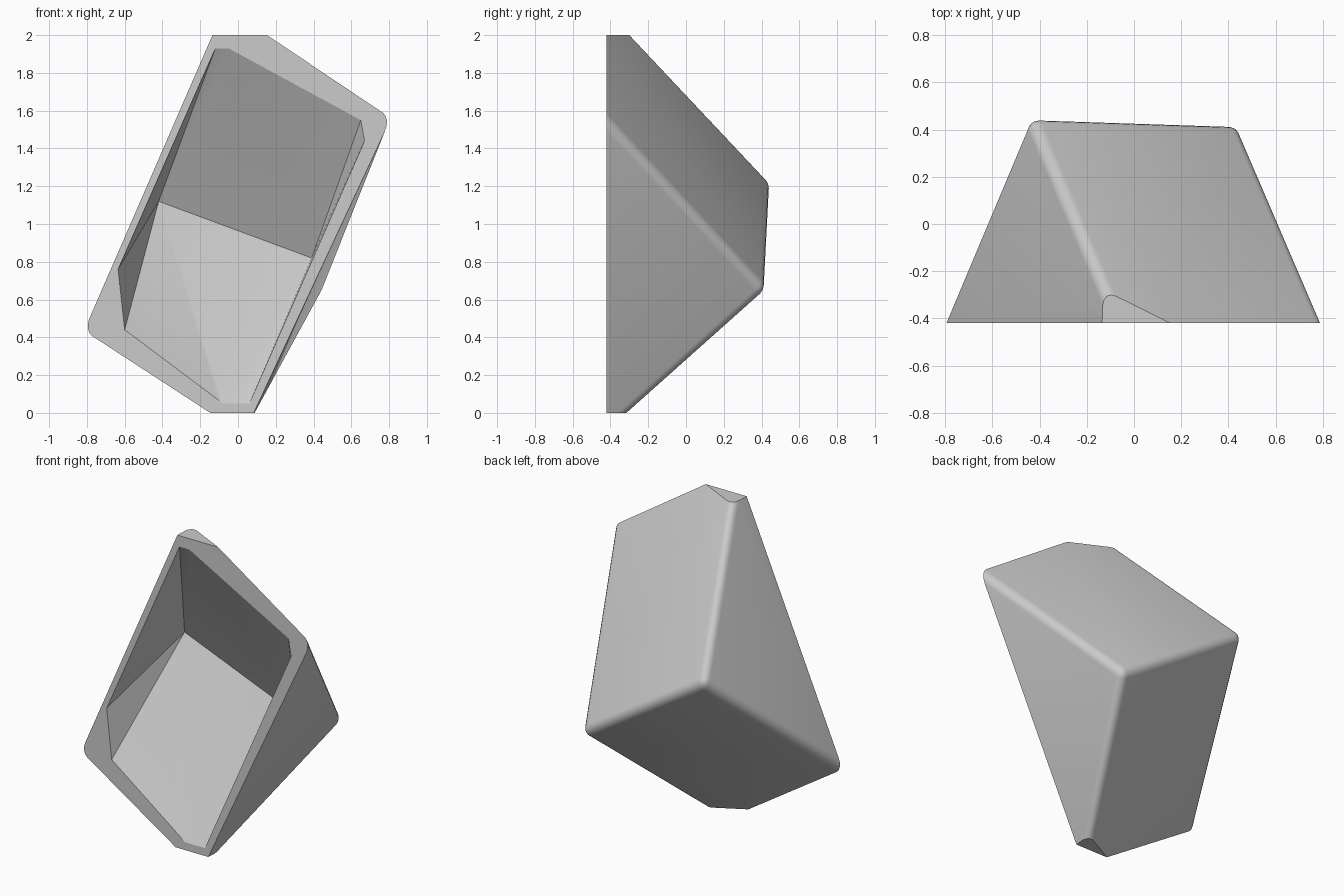
import bpy, bmesh
from mathutils import Vector

if "Cube" in bpy.data.objects:
    bpy.data.objects.remove(bpy.data.objects["Cube"])


def hull_object(name, points):
    """Convex solid around the given corner points."""
    bm = bmesh.new()
    for p in points:
        bm.verts.new(p)
    bmesh.ops.convex_hull(bm, input=bm.verts[:])
    bmesh.ops.dissolve_limit(bm, angle_limit=0.05, verts=bm.verts[:], edges=bm.edges[:])
    bmesh.ops.recalc_face_normals(bm, faces=bm.faces[:])
    mesh = bpy.data.meshes.new(name)
    bm.to_mesh(mesh)
    bm.free()
    obj = bpy.data.objects.new(name, mesh)
    bpy.context.collection.objects.link(obj)
    return obj


FRONT = -0.42

# Outer shell: tilted triangular wedge, built too long so the front can be cut flat
rim = [Vector((x, FRONT, z)) for x, z in
       [(-0.07, 2.15), (0.81, 1.56), (0.03, -0.115), (-0.815, 0.435)]]
ridge = [Vector(p) for p in [(-0.445, 0.46, 1.215), (0.445, 0.43, 0.645)]]
apex = [ridge[0], ridge[1], ridge[1], ridge[0]]
long_rim = [a + (r - a) * 1.3 for r, a in zip(rim, apex)]
shell = hull_object("wedge_shell", long_rim + ridge)

# Round the back edges, then slice the front and the two tips flat
bm = bmesh.new()
bm.from_mesh(shell.data)
back_edges = [e for e in bm.edges if any(v.co.y > 0 for v in e.verts)]
bmesh.ops.bevel(bm, geom=back_edges, offset=0.05, segments=4, profile=0.5,
                affect='EDGES')
for co, no in (((0, FRONT, 0), (0, -1, 0)), ((0, 0, 2), (0, 0, 1)),
               ((0, 0, 0), (0, 0, -1))):
    cut = bmesh.ops.bisect_plane(bm, geom=bm.verts[:] + bm.edges[:] + bm.faces[:],
                                 plane_co=co, plane_no=no, clear_outer=True)
    edges = [g for g in cut["geom_cut"] if isinstance(g, bmesh.types.BMEdge)]
    bmesh.ops.contextual_create(bm, geom=edges)
bmesh.ops.recalc_face_normals(bm, faces=bm.faces[:])
bm.to_mesh(shell.data)
bm.free()

# Hollow: shallower wedge, its mouth pushed slightly through the front
mouth = [(-0.12, 1.93), (-0.05, 1.93), (0.65, 1.55), (0.67, 1.44),
         (0.06, 0.05), (-0.08, 0.05), (-0.60, 0.44), (-0.635, 0.76)]
inner_ridge = [(-0.42, 0.06, 1.12), (0.39, 0.03, 0.82)]
pts = [(x, y, z) for x, z in mouth for y in (FRONT - 0.05, FRONT)]
cutter = hull_object("hollow_cutter", pts + inner_ridge)
cutter.hide_render = True

mod = shell.modifiers.new("hollow", 'BOOLEAN')
mod.operation = 'DIFFERENCE'
mod.solver = 'EXACT'
mod.object = cutter
bpy.context.view_layer.objects.active = shell
shell.select_set(True)
bpy.ops.object.modifier_apply(modifier=mod.name)
bpy.data.objects.remove(cutter, do_unlink=True)

# Smooth the rounded edges and keep the creases sharp
bpy.ops.object.shade_smooth_by_angle(angle=0.5)
